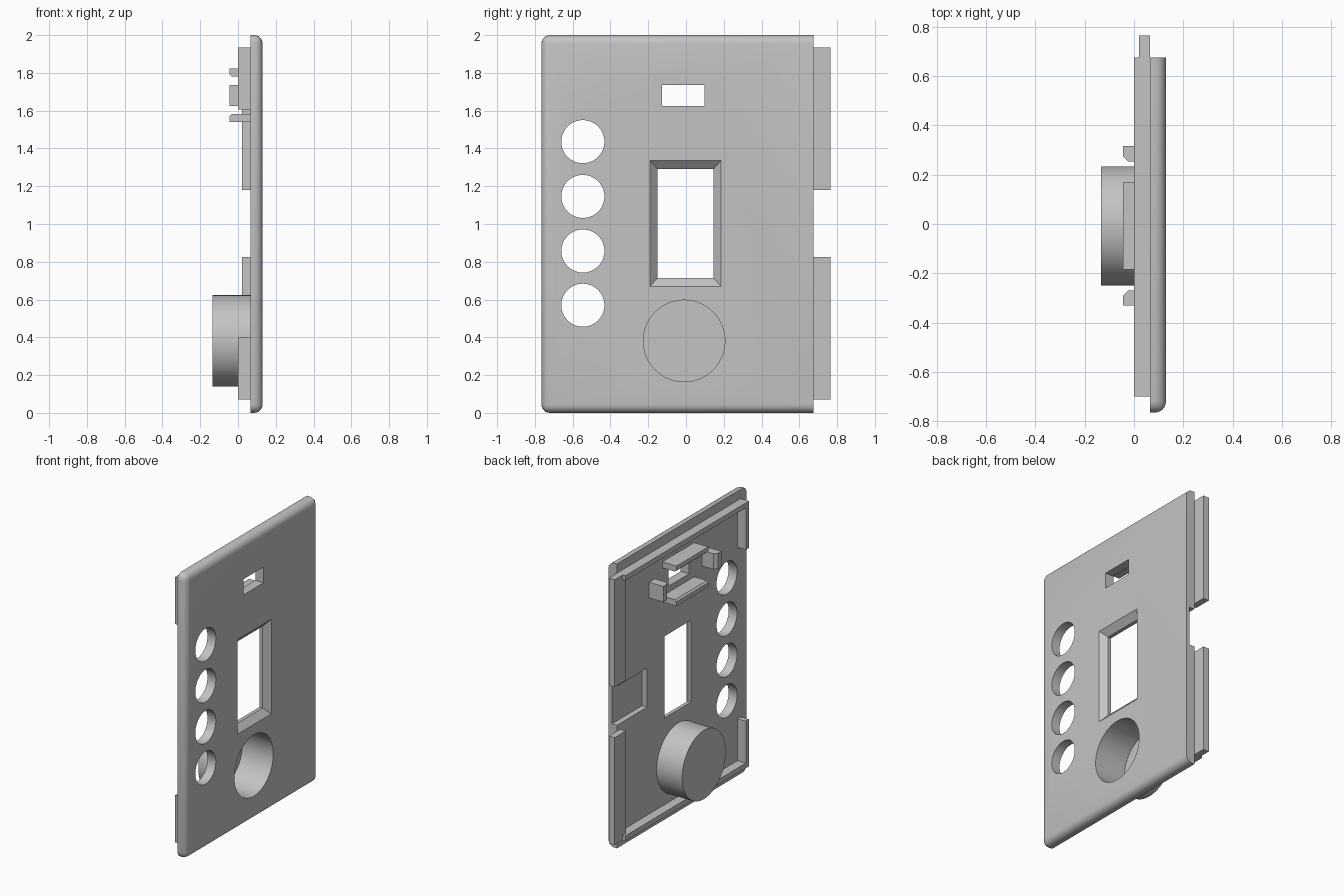
import bpy, bmesh, math

cube = bpy.data.objects.get("Cube")
if cube:
    bpy.data.objects.remove(cube, do_unlink=True)

grey = bpy.data.materials.new("light_grey_plastic")
grey.use_nodes = True
colour = (0.55, 0.55, 0.55, 1)
grey.diffuse_color = colour
grey.node_tree.nodes["Principled BSDF"].inputs["Base Color"].default_value = colour

BACK, FACE = 0.065, 0.13   # panel thickness along x


def finish(name, bm):
    bmesh.ops.recalc_face_normals(bm, faces=bm.faces)
    mesh = bpy.data.meshes.new(name)
    bm.to_mesh(mesh)
    bm.free()
    mesh.materials.append(grey)
    ob = bpy.data.objects.new(name, mesh)
    bpy.context.collection.objects.link(ob)
    return ob


def loft(bm, rings):
    """Skin a list of (x, outline) sections and cap both ends."""
    loops = [[bm.verts.new((x, y, z)) for y, z in pts] for x, pts in rings]
    n = len(loops[0])
    for a, b in zip(loops, loops[1:]):
        for i in range(n):
            j = (i + 1) % n
            bm.faces.new((a[i], a[j], b[j], b[i]))
    bm.faces.new(loops[0])
    bm.faces.new(loops[-1])


def solid(name, *rings):
    bm = bmesh.new()
    loft(bm, rings)
    return finish(name, bm)


def rect(y0, y1, z0, z1):
    return [(y0, z0), (y1, z0), (y1, z1), (y0, z1)]


def circle(y, z, r, n=64):
    return [(y + r * math.cos(math.tau * i / n), z + r * math.sin(math.tau * i / n))
            for i in range(n)]


def cut(target, cutter):
    cutter.hide_render = True
    mod = target.modifiers.new("cut", "BOOLEAN")
    mod.operation, mod.solver, mod.object = "DIFFERENCE", "EXACT", cutter
    bpy.context.view_layer.objects.active = target
    bpy.ops.object.modifier_apply(modifier=mod.name)
    bpy.data.objects.remove(cutter, do_unlink=True)


def smooth(ob):
    bpy.ops.object.select_all(action="DESELECT")
    ob.select_set(True)
    bpy.context.view_layer.objects.active = ob
    bpy.ops.object.shade_smooth_by_angle(angle=math.radians(30))


# Panel, rounded on the outer face along every side but the straight one
bm = bmesh.new()
outline = rect(-0.765, 0.675, 0, 2)
loft(bm, [(BACK, outline), (FACE, outline)])


def rounded(edge):
    a, b = (v.co for v in edge.verts)
    mid = (a + b) / 2
    outer = mid.x > FACE - 0.01 and mid.y < 0.6
    corner = abs(a.x - b.x) > 0.01 and mid.y < 0
    return outer or corner


bmesh.ops.bevel(bm, geom=[e for e in bm.edges if rounded(e)], offset=0.045,
                segments=6, profile=0.5, affect="EDGES")
panel = finish("panel", bm)

# Openings: round button holes, slot, bevelled window, dial well, edge pocket
for z in (0.57, 0.857, 1.146, 1.436):
    hole = circle(-0.546, z, 0.114)
    cut(panel, solid("hole_cutter", (0, hole), (0.2, hole)))

slot = rect(-0.127, 0.099, 1.625, 1.735)
cut(panel, solid("slot_cutter", (0, slot), (0.2, slot)))

inner = rect(-0.15, 0.145, 0.715, 1.29)
outer = rect(-0.19, 0.185, 0.67, 1.335)
cut(panel, solid("window_cutter", (0, inner), (0.09, inner), (FACE, outer), (0.2, outer)))

pocket = rect(0.34, 0.8, 0.865, 1.14)
cut(panel, solid("pocket_cutter", (0, pocket), (0.105, pocket)))

well = circle(-0.01, 0.381, 0.216)
cut(panel, solid("well_cutter", (0, well), (0.2, well)))
smooth(panel)

# Closed cup behind the dial well
shell = circle(-0.008, 0.381, 0.242)
cup = solid("dial_cup", (-0.134, shell), (BACK, shell))
cut(cup, solid("cup_cutter", (-0.11, well), (0.2, well)))
smooth(cup)

# Rear rim: one C-shaped bracket at the top, mirrored at the bottom
W = 0.035
for name, base, s in (("top_rim", 1.935, -1), ("bottom_rim", 0.07, 1)):
    shape = [(-0.7, base), (0.675, base), (0.675, base + s * W), (-0.7 + W, base + s * W),
             (-0.7 + W, base + s * 0.33), (-0.7, base + s * 0.33)]
    solid(name, (0, shape), (BACK, shape))

# Tongues that stick out past the straight side
for name, z0, z1 in (("upper_tongue", 1.18, 1.935), ("lower_tongue", 0.07, 0.825)):
    tongue = rect(0.64, 0.765, z0, z1)
    solid(name, (0.02, tongue), (BACK, tongue))

# Holder around the slot: two ledges and two posts with chamfered inner lips
TIP = -0.045
for name, z0, z1, lip0, lip1 in (("upper_ledge", 1.78, 1.822, 0.012, 0),
                                 ("lower_ledge", 1.54, 1.582, 0, 0.012)):
    full = rect(-0.185, 0.17, z0, z1)
    solid(name, (TIP, rect(-0.185, 0.17, z0 + lip0, z1 - lip1)),
          (TIP + 0.012, full), (BACK, full))
for name, y0, y1, lip0, lip1 in (("left_post", 0.253, 0.317, 0.022, 0),
                                 ("right_post", -0.33, -0.27, 0, 0.022)):
    full = rect(y0, y1, 1.625, 1.735)
    solid(name, (TIP, rect(y0 + lip0, y1 - lip1, 1.625, 1.735)),
          (TIP + 0.022, full), (BACK, full))
